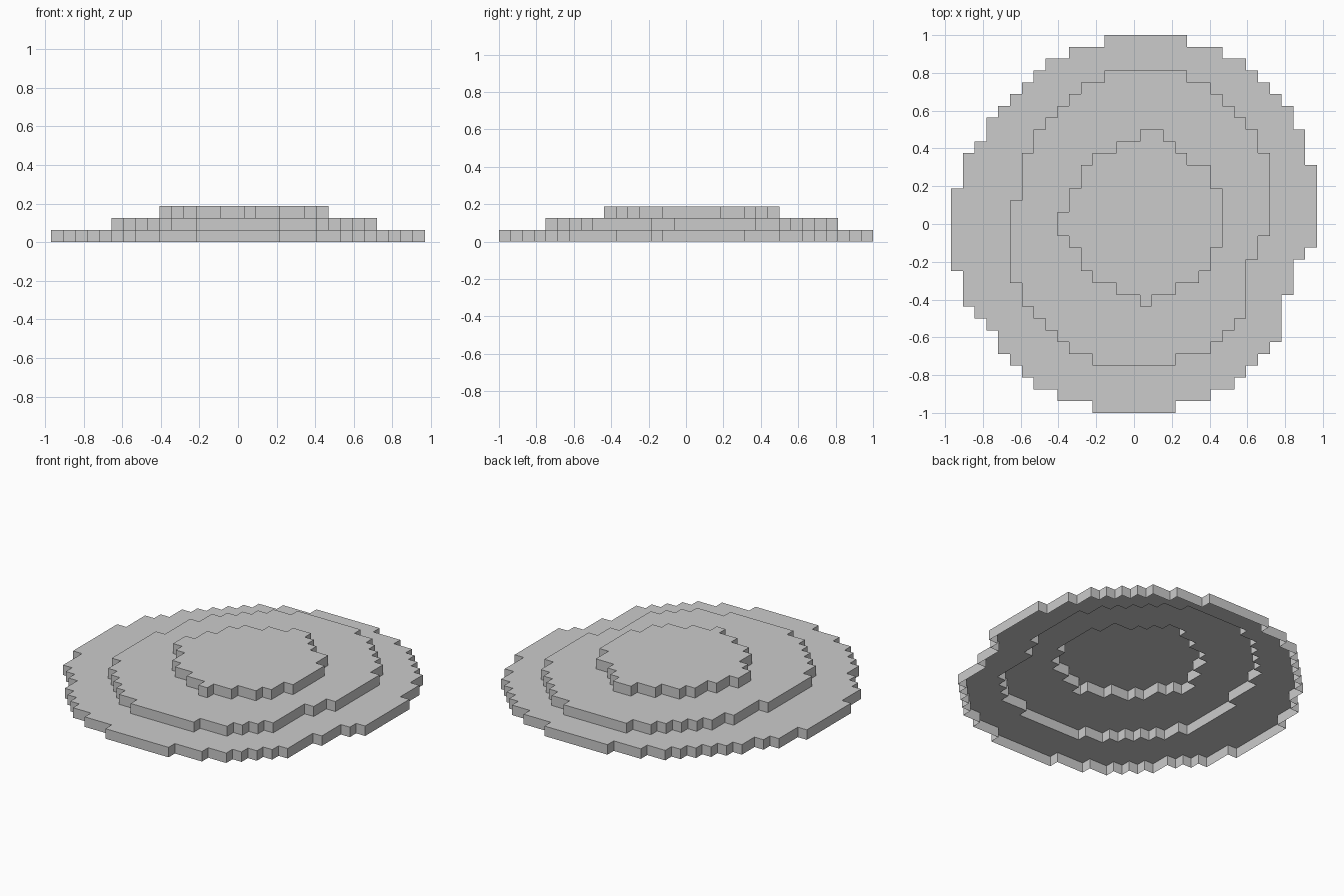
import bpy, bmesh

if "Cube" in bpy.data.objects:
    bpy.data.objects.remove(bpy.data.objects["Cube"])

S = 0.0625            # size of one block
X0, Y0 = -15.5 * S, 1.0

# Each run: (number of rows, first column, end column), from back row to front row
OUTER = [(1, 13, 20), (1, 10, 23), (1, 8, 25), (1, 7, 26), (1, 6, 27), (1, 5, 28),
         (1, 4, 29), (1, 3, 29), (1, 3, 30), (1, 2, 30), (1, 1, 30), (2, 1, 31),
         (5, 0, 31), (1, 0, 30), (1, 0, 29), (2, 1, 29), (1, 1, 28), (1, 2, 28),
         (1, 3, 28), (1, 4, 28), (1, 4, 27), (1, 5, 26), (1, 6, 25), (1, 7, 24),
         (1, 9, 22), (1, 12, 19)]
MIDDLE = [(1, 13, 20), (1, 11, 22), (1, 10, 23), (1, 9, 24), (1, 8, 25), (2, 7, 26),
          (4, 6, 27), (3, 5, 27), (2, 5, 26), (2, 5, 25), (2, 6, 25), (1, 7, 25),
          (1, 8, 24), (1, 9, 23), (1, 10, 22), (1, 12, 19)]
TOP = [(1, 16, 18), (1, 14, 19), (1, 12, 20), (2, 11, 22), (2, 10, 23), (2, 9, 23),
       (1, 10, 23), (2, 11, 22), (1, 12, 21), (1, 14, 19), (1, 16, 17)]


def cells(runs, row):
    """Expand the runs into a set of (column, row) cells."""
    out = set()
    for count, first, end in runs:
        for _ in range(count):
            out |= {(c, row) for c in range(first, end)}
            row += 1
    return out


def tier(name, own, covered, level):
    """Thin open-bottomed step: top skin where not covered, plus edge walls."""
    bm = bmesh.new()
    cache = {}

    def v(c, r, k):
        if (c, r, k) not in cache:
            cache[c, r, k] = bm.verts.new((X0 + c * S, Y0 - r * S, k * S))
        return cache[c, r, k]

    for c, r in sorted(own):
        ring = [(c, r + 1), (c + 1, r + 1), (c + 1, r), (c, r)]
        if (c, r) not in covered:
            bm.faces.new([v(*p, level) for p in ring])
        # Walls wherever the neighbouring cell is empty
        for i, (dc, dr) in enumerate([(0, 1), (1, 0), (0, -1), (-1, 0)]):
            if (c + dc, r + dr) not in own:
                a, b = ring[i], ring[(i + 1) % 4]
                bm.faces.new([v(*a, level - 1), v(*b, level - 1),
                              v(*b, level), v(*a, level)])
    mesh = bpy.data.meshes.new(name)
    bm.to_mesh(mesh)
    bm.free()
    bpy.context.collection.objects.link(bpy.data.objects.new(name, mesh))


outer, middle, top = cells(OUTER, 0), cells(MIDDLE, 3), cells(TOP, 8)
tier("outer_tier", outer, middle, 1)
tier("middle_tier", middle, top, 2)
tier("top_tier", top, set(), 3)
